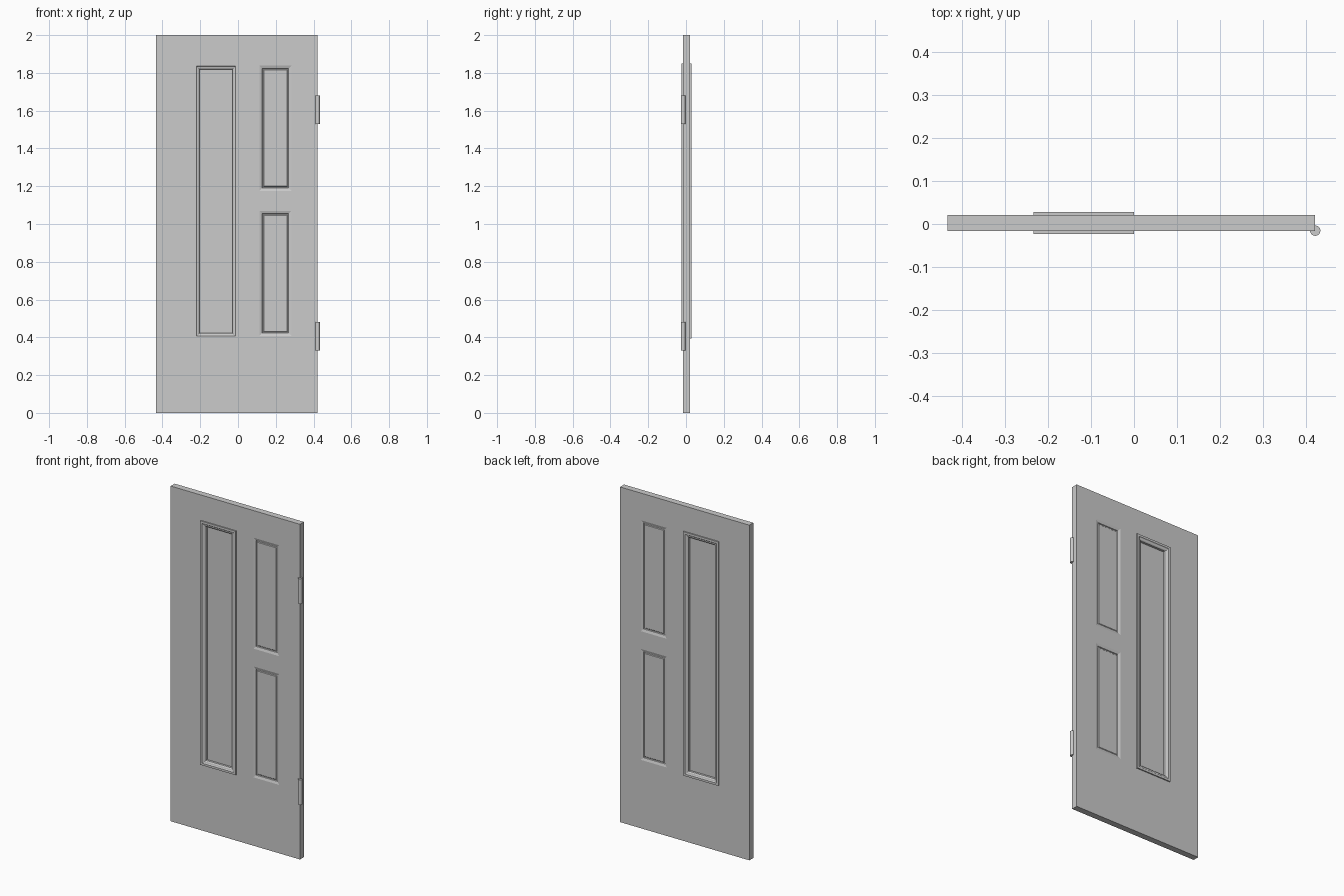
import bpy, bmesh

if "Cube" in bpy.data.objects:
    bpy.data.objects.remove(bpy.data.objects["Cube"])

FRONT, BACK = -0.0162, 0.0212          # slab faces
MID = (FRONT + BACK) / 2
WINDOW = (-0.233, 0.0, 0.393, 1.849)   # outer edge of window trim: x0, x1, z0, z1
PANELS = [(0.113, 0.283, 1.176, 1.838), (0.113, 0.283, 0.408, 1.070)]


def inset(r, d):
    return (r[0] + d, r[1] - d, r[2] + d, r[3] - d)


def ring(bm, r, y):
    x0, x1, z0, z1 = r
    return [bm.verts.new((x, y, z)) for x, z in ((x0, z0), (x1, z0), (x1, z1), (x0, z1))]


def loft(bm, rings):
    for a, b in zip(rings, rings[1:]):
        for i in range(4):
            j = (i + 1) % 4
            bm.faces.new((a[i], a[j], b[j], b[i]))


def finish(bm, name):
    bmesh.ops.remove_doubles(bm, verts=bm.verts, dist=0.00005)
    bmesh.ops.recalc_face_normals(bm, faces=bm.faces)
    me = bpy.data.meshes.new(name)
    bm.to_mesh(me)
    bm.free()
    ob = bpy.data.objects.new(name, me)
    bpy.context.collection.objects.link(ob)
    return ob


# Door slab: gridded faces with holes for the window and the recessed panels
bm = bmesh.new()
hole = inset(WINDOW, 0.016)
holes = [hole] + PANELS
xs = sorted({-0.433, 0.4205} | {v for h in holes for v in h[:2]})
zs = sorted({0.0, 2.0} | {v for h in holes for v in h[2:]})
outer = (xs[0], xs[-1], 0.0, 2.0)


def in_hole(x, z):
    return any(h[0] < x < h[1] and h[2] < z < h[3] for h in holes)


for y, inward in ((FRONT, 1), (BACK, -1)):
    for x0, x1 in zip(xs, xs[1:]):
        for z0, z1 in zip(zs, zs[1:]):
            if not in_hole((x0 + x1) / 2, (z0 + z1) / 2):
                bm.faces.new(ring(bm, (x0, x1, z0, z1), y))
    # sloped border, narrow groove and flat field of each panel
    for p in PANELS:
        steps = [(0, 0), (0.015, 0.005), (0.017, 0.009), (0.021, 0.009), (0.024, 0.006)]
        rings = [ring(bm, inset(p, d), y + inward * h) for d, h in steps]
        loft(bm, rings)
        bm.faces.new(rings[-1])
# edge walls, split at the grid lines
for y0, y1 in ((FRONT, BACK),):
    for r in (outer, hole):
        gx = [x for x in xs if r[0] <= x <= r[1]]
        gz = [z for z in zs if r[2] <= z <= r[3]]
        segs = [((a, z), (b, z)) for z in r[2:] for a, b in zip(gx, gx[1:])]
        segs += [((x, a), (x, b)) for x in r[:2] for a, b in zip(gz, gz[1:])]
        for (xa, za), (xb, zb) in segs:
            bm.faces.new([bm.verts.new(c) for c in
                          ((xa, y0, za), (xb, y0, zb), (xb, y1, zb), (xa, y1, za))])
finish(bm, "door_slab")

# Window trim: moulding profile (inset, height above slab) on both faces
profile = [(0, -0.001), (0, 0.007), (0.013, 0.007), (0.017, 0.003), (0.025, 0.001), (0.030, -0.004)]
bm = bmesh.new()
rings = [ring(bm, inset(WINDOW, d), FRONT - h) for d, h in profile]
rings += [ring(bm, inset(WINDOW, d), BACK + h) for d, h in reversed(profile)]
loft(bm, rings + rings[:1])
finish(bm, "window_trim")

# Glass pane
bm = bmesh.new()
pane = inset(WINDOW, 0.029)
a, b = ring(bm, pane, MID - 0.002), ring(bm, pane, MID + 0.002)
loft(bm, [a, b])
bm.faces.new(a)
bm.faces.new(b)
glass = finish(bm, "window_glass")
mat = bpy.data.materials.new("pale_glass")
mat.diffuse_color = (1, 1, 1, 1)
mat.use_nodes = True
mat.node_tree.nodes["Principled BSDF"].inputs["Base Color"].default_value = mat.diffuse_color
glass.data.materials.append(mat)

# Hinge barrels
for name, z in (("lower_hinge", 0.405), ("upper_hinge", 1.605)):
    bpy.ops.mesh.primitive_cylinder_add(vertices=24, radius=0.012, depth=0.15,
                                        location=(0.421, -0.0155, z))
    bpy.context.object.name = name
    bpy.ops.object.shade_smooth_by_angle()
